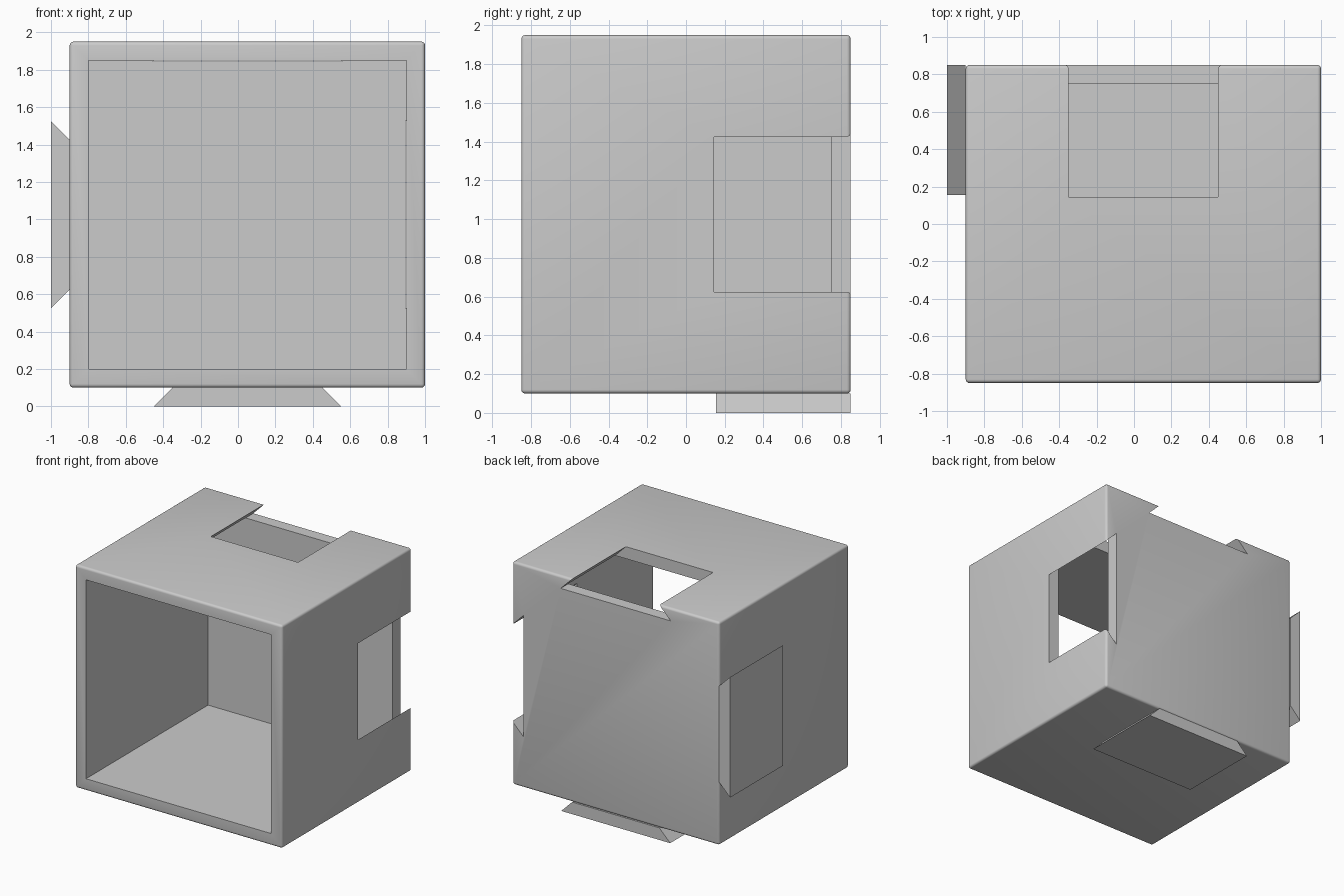
import bpy
import bmesh
from mathutils import Matrix, Vector

if "Cube" in bpy.data.objects:
    bpy.data.objects.remove(bpy.data.objects["Cube"])

X0, X1 = -0.9, 1.0
Y0, Y1 = -0.85, 0.85
Z0, Z1 = 0.1, 1.95
WALL, GAP = 0.1, 0.005
MID_X, MID_Z = (X0 + X1) / 2, (Z0 + Z1) / 2

grey = bpy.data.materials.new("light_grey")
grey.use_nodes = True
grey.diffuse_color = (0.6, 0.6, 0.6, 1)
grey.node_tree.nodes["Principled BSDF"].inputs["Base Color"].default_value = grey.diffuse_color


def finish(name, bm):
    bmesh.ops.recalc_face_normals(bm, faces=bm.faces)
    mesh = bpy.data.meshes.new(name)
    bm.to_mesh(mesh)
    bm.free()
    mesh.materials.append(grey)
    obj = bpy.data.objects.new(name, mesh)
    bpy.context.collection.objects.link(obj)
    return obj


def box(name, low, high, bevel=0):
    low, high = Vector(low), Vector(high)
    bm = bmesh.new()
    bmesh.ops.create_cube(bm, size=1, matrix=Matrix.Translation((low + high) / 2)
                          @ Matrix.Diagonal((*(high - low), 1)))
    if bevel:
        bmesh.ops.bevel(bm, geom=bm.edges[:], offset=bevel, segments=4,
                        profile=0.5, affect='EDGES')
    return finish(name, bm)


def dovetail(name, place, near, far, start, end):
    """Flared key; half width is 0.4 at depth 0 and grows with depth."""
    section = [(-0.4 - near, near), (0.4 + near, near), (0.4 + far, far), (-0.4 - far, far)]
    bm = bmesh.new()
    face = bm.faces.new([bm.verts.new(place(u, d, start)) for u, d in section])
    swept = bmesh.ops.extrude_face_region(bm, geom=[face])
    verts = [v for v in swept["geom"] if isinstance(v, bmesh.types.BMVert)]
    bmesh.ops.translate(bm, verts=verts, vec=(0, end - start, 0))
    return finish(name, bm)


def cut(target, cutter):
    cutter.hide_render = True
    mod = target.modifiers.new("cut", 'BOOLEAN')
    mod.operation, mod.solver, mod.object = 'DIFFERENCE', 'EXACT', cutter
    bpy.context.view_layer.objects.active = target
    bpy.ops.object.modifier_apply(modifier=mod.name)
    bpy.data.objects.remove(cutter)


# Open-fronted cube shell with rounded outer edges
shell = box("shell", (X0, Y0, Z0), (X1, Y1, Z1), bevel=0.02)
cut(shell, box("cavity_cutter", (X0 + WALL, Y0 - 0.1, Z0 + WALL),
               (X1 - WALL, Y1 - WALL, Z1 - WALL)))

# Sliding slots in the side and top, open at the back
slots = {
    "side_slot_cutter": lambda u, d, y: (X1 - d, y, MID_Z + u),
    "top_slot_cutter": lambda u, d, y: (MID_X + u, y, Z1 - d),
}
for name, place in slots.items():
    cut(shell, dovetail(name, place, -0.03, WALL + GAP, 0.15 - GAP, Y1 + 0.1))

# Matching keys on the opposite side and the bottom
dovetail("side_key", lambda u, d, y: (X0 - d, y, MID_Z + u), 0, WALL, 0.15 + GAP, Y1)
dovetail("bottom_key", lambda u, d, y: (MID_X + u, y, Z0 - d), 0, WALL, 0.15 + GAP, Y1)

bpy.ops.object.select_all(action='DESELECT')
shell.select_set(True)
bpy.context.view_layer.objects.active = shell
bpy.ops.object.shade_smooth_by_angle(angle=0.6)
